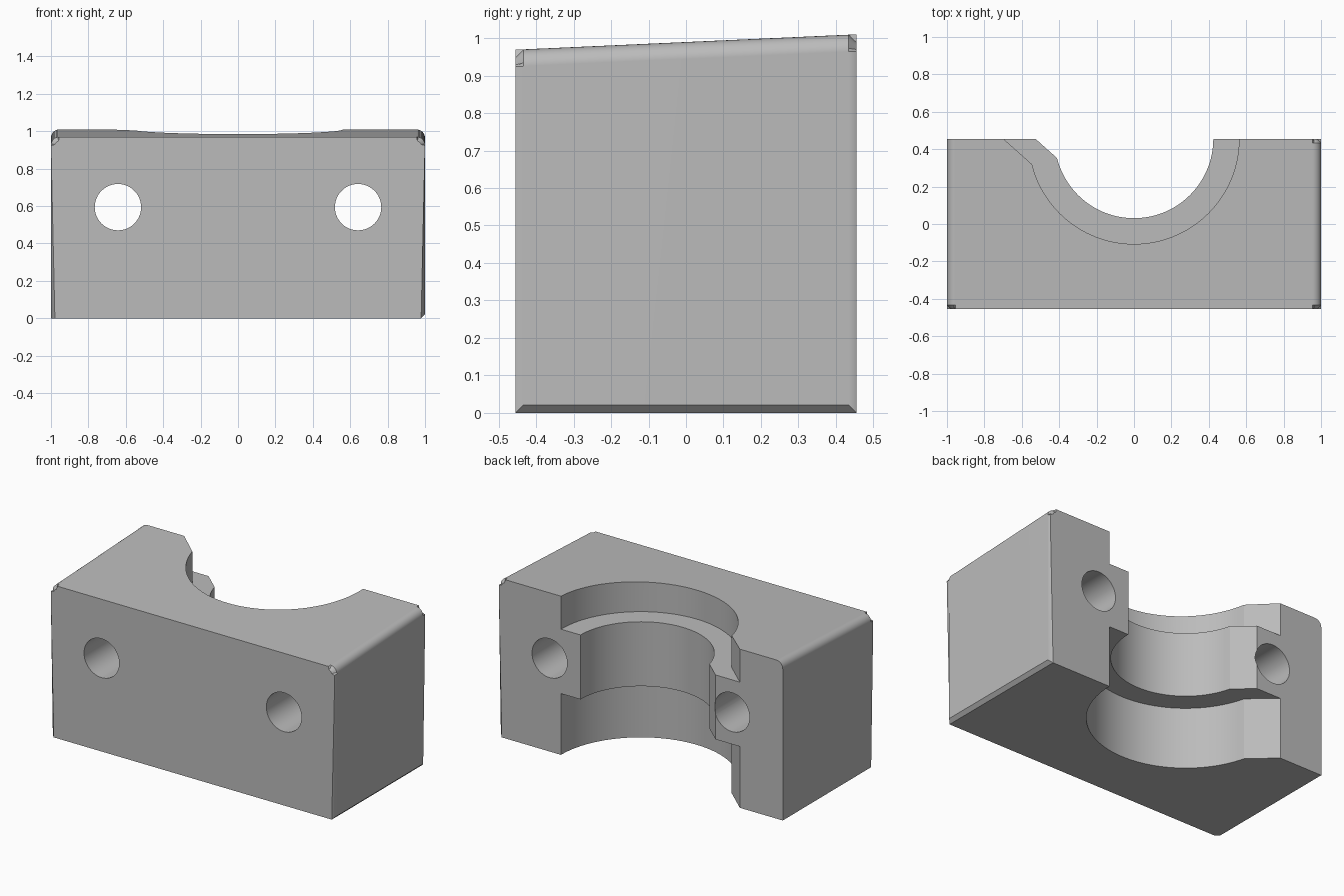
import bpy, bmesh
from math import sin, cos, pi, radians

if "Cube" in bpy.data.objects:
    bpy.data.objects.remove(bpy.data.objects["Cube"])

HALF_Y = 0.455          # half depth, also the bore axis
CHAMFER = 0.021
ROUND = 0.045


def mesh_object(name, bm):
    bmesh.ops.recalc_face_normals(bm, faces=bm.faces)
    mesh = bpy.data.meshes.new(name)
    bm.to_mesh(mesh)
    bm.free()
    obj = bpy.data.objects.new(name, mesh)
    bpy.context.collection.objects.link(obj)
    return obj


def prism(start, end):
    """Loft two matching point loops into a closed solid."""
    bm = bmesh.new()
    a = [bm.verts.new(p) for p in start]
    b = [bm.verts.new(p) for p in end]
    bm.faces.new(a)
    bm.faces.new(b)
    for i in range(len(a)):
        j = (i + 1) % len(a)
        bm.faces.new((a[i], a[j], b[j], b[i]))
    return bm


def block_section(y, top):
    """Cross-section with rounded upper corners."""
    arc = [(1 - ROUND + ROUND * cos(t * pi / 16), top - ROUND + ROUND * sin(t * pi / 16))
           for t in range(9)]
    right = [(1, 0)] + arc + [(0.3, top)]
    left = [(-x, z) for x, z in reversed(right)]
    return [(x, y, z) for x, z in right + left]


# Block with a sloping top
bm = prism(block_section(-HALF_Y, 0.969), block_section(HALF_Y, 1.01))


def is_chamfered(edge):
    p, q = (v.co for v in edge.verts)
    if p.y < 0 and q.y < 0:                       # front outline except its base
        return max(p.z, q.z) > 0.1
    if p.y > 0 and q.y > 0:                       # back outline on the left half
        return min(p.x, q.x) > 0.2 and max(p.z, q.z) > 0.1
    return min(p.x, q.x) > 0.9 and max(p.z, q.z) < 0.1   # left base edge


bmesh.ops.bevel(bm, geom=[e for e in bm.edges if is_chamfered(e)], offset=CHAMFER,
                offset_type='OFFSET', segments=1, affect='EDGES', clamp_overlap=False)
block = mesh_object("clamp_block", bm)


def bore_cutter(name, radius, z0, z1):
    """Half-round bore with one flared side."""
    end = radians(166)
    pts = [(radius, HALF_Y + 0.1)]
    pts += [(radius * cos(end * i / 48), HALF_Y - radius * sin(end * i / 48)) for i in range(49)]
    x, y = pts[-1]
    rise = HALF_Y + 0.1 - y
    pts.append((x - 1.12 * rise, y + rise))
    return mesh_object(name, prism([(x, y, z0) for x, y in pts], [(x, y, z1) for x, y in pts]))


def hole_cutter(name, x):
    ring = [(x + 0.124 * cos(i * pi / 24), 0.594 + 0.124 * sin(i * pi / 24)) for i in range(48)]
    return mesh_object(name, prism([(x, -0.7, z) for x, z in ring], [(x, 0.7, z) for x, z in ring]))


cutters = [
    hole_cutter("left_hole_cutter", 0.642),
    hole_cutter("right_hole_cutter", -0.642),
    bore_cutter("narrow_bore_cutter", 0.424, -0.2, 1.2),
    bore_cutter("lower_bore_cutter", 0.562, -0.2, 0.39),
    bore_cutter("upper_bore_cutter", 0.562, 0.80, 1.2),
]

# Cut the bolt holes and the stepped bore
bpy.ops.object.select_all(action='DESELECT')
bpy.context.view_layer.objects.active = block
block.select_set(True)
for cutter in cutters:
    cutter.hide_render = True
    mod = block.modifiers.new("cut", 'BOOLEAN')
    mod.operation = 'DIFFERENCE'
    mod.solver = 'EXACT'
    mod.object = cutter
    bpy.ops.object.modifier_apply(modifier=mod.name)
    bpy.data.objects.remove(cutter)

# Plain grey metal
metal = bpy.data.materials.new("grey_metal")
metal.use_nodes = True
grey = (0.5, 0.5, 0.5, 1)
metal.diffuse_color = grey
metal.node_tree.nodes["Principled BSDF"].inputs["Base Color"].default_value = grey
block.data.materials.clear()
block.data.materials.append(metal)

# Smooth curved walls, crisp edges
bpy.ops.object.shade_smooth_by_angle(angle=radians(30))
weighted = block.modifiers.new("even_shading", 'WEIGHTED_NORMAL')
weighted.keep_sharp = True
